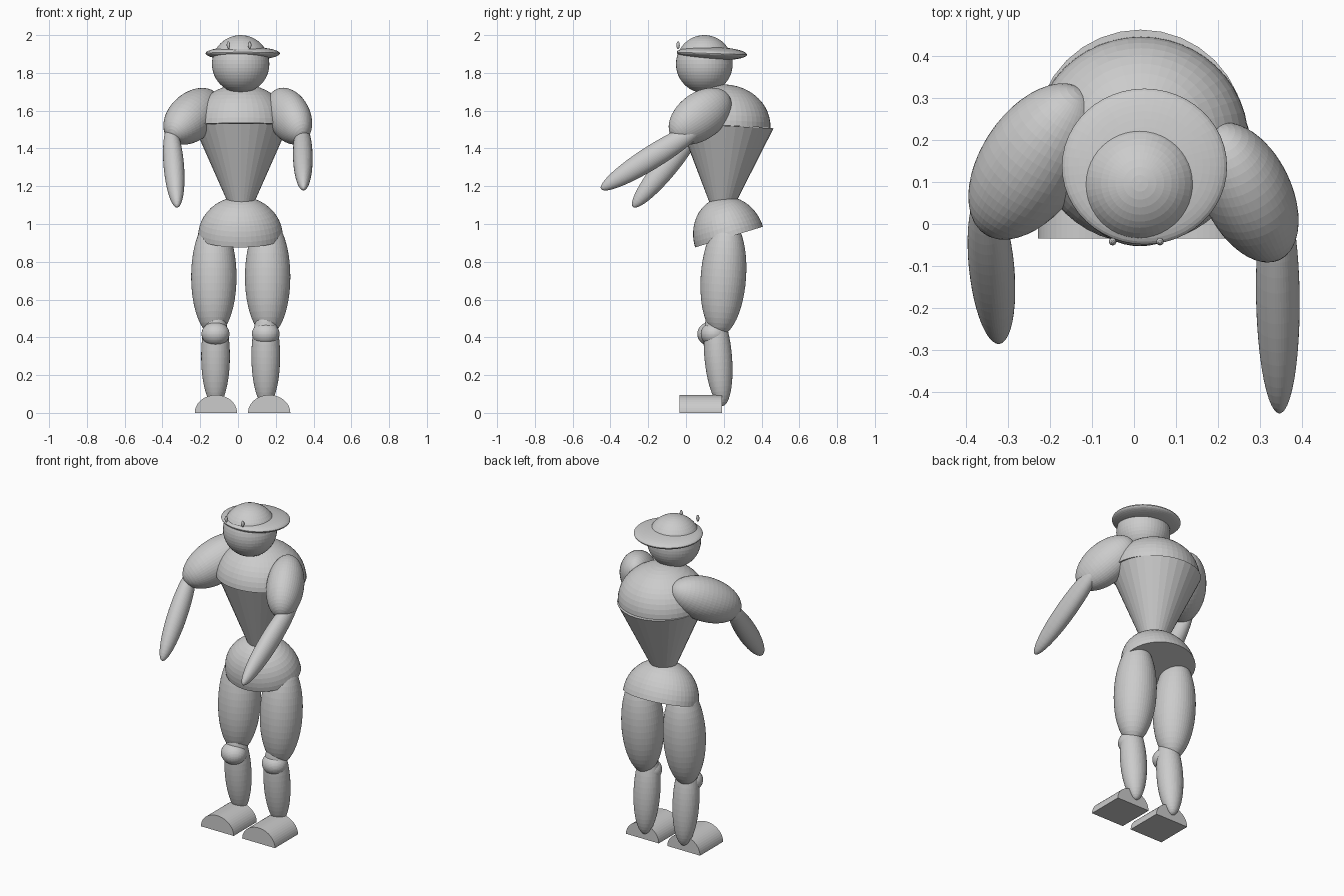
import bpy, bmesh, math
from mathutils import Vector, Matrix

if "Cube" in bpy.data.objects:
    bpy.data.objects.remove(bpy.data.objects["Cube"])


def add_mesh(name, bm, matrix):
    mesh = bpy.data.meshes.new(name)
    bm.transform(matrix)
    bmesh.ops.recalc_face_normals(bm, faces=bm.faces)
    bm.to_mesh(mesh)
    bm.free()
    obj = bpy.data.objects.new(name, mesh)
    bpy.context.collection.objects.link(obj)
    return obj


def ellipsoid(name, loc, radii, tilt=0, half=False, segs=48, rings=24):
    """Ellipsoid (or closed upper half) tilted about x by `tilt` degrees."""
    bm = bmesh.new()
    bmesh.ops.create_uvsphere(bm, u_segments=segs, v_segments=rings, radius=1)
    if half:
        geom = bm.verts[:] + bm.edges[:] + bm.faces[:]
        bmesh.ops.bisect_plane(bm, geom=geom, dist=1e-5, plane_co=(0, 0, 0),
                               plane_no=(0, 0, 1), clear_inner=True)
        bmesh.ops.holes_fill(bm, edges=[e for e in bm.edges if e.is_boundary], sides=0)
    m = (Matrix.Translation(loc) @ Matrix.Rotation(math.radians(tilt), 4, 'X')
         @ Matrix.Diagonal((*radii, 1)))
    return add_mesh(name, bm, m)


def limb(name, loc, direction, radii):
    """Ellipsoid with its long (third) radius along `direction`."""
    bm = bmesh.new()
    bmesh.ops.create_uvsphere(bm, u_segments=48, v_segments=24, radius=1)
    rot = Vector(direction).to_track_quat('Z', 'Y').to_matrix().to_4x4()
    return add_mesh(name, bm, Matrix.Translation(loc) @ rot @ Matrix.Diagonal((*radii, 1)))


def foot(name, x):
    """Half-round block running front to back."""
    n, y0, y1 = 24, -0.035, 0.19
    bm = bmesh.new()
    arc = [(x + 0.112 * math.cos(math.pi * i / n), 0.095 * math.sin(math.pi * i / n))
           for i in range(n + 1)]
    face = bm.faces.new([bm.verts.new((px, y0, pz)) for px, pz in arc])
    ext = bmesh.ops.extrude_face_region(bm, geom=[face], use_keep_orig=True)
    verts = [v for v in ext['geom'] if isinstance(v, bmesh.types.BMVert)]
    bmesh.ops.translate(bm, verts=verts, vec=(0, y1 - y0, 0))
    return add_mesh(name, bm, Matrix.Identity(4))


# Head, hat brim and eyes
ellipsoid("head", (0.014, 0.097, 1.847), (0.152, 0.15, 0.153))
ellipsoid("hat_brim", (0.025, 0.137, 1.903), (0.197, 0.186, 0.036), tilt=-2)
for side, x in (("left", -0.051), ("right", 0.062)):
    ellipsoid("eye_" + side, (x, -0.042, 1.947), (0.009, 0.009, 0.02), segs=16, rings=8)

# Torso: domed chest over a tapering waist
ellipsoid("chest", (0.017, 0.2, 1.522), (0.256, 0.247, 0.217), tilt=-3, half=True)
bm = bmesh.new()
bmesh.ops.create_cone(bm, cap_ends=True, segments=32, radius1=0.015, radius2=0.25, depth=0.53)
add_mesh("waist", bm, Matrix.Translation((0.016, 0.2, 1.255))
         @ Matrix.Rotation(math.radians(-3), 4, 'X'))

# Hips
ellipsoid("hips", (0.013, 0.228, 0.931), (0.225, 0.188, 0.216), tilt=17, half=True)

# Legs: thigh, knee, shin, foot
for side, tx, kx, ky, kr, sx, fx in (
        ("left", -0.128, -0.119, 0.13, 0.074, -0.119, -0.117),
        ("right", 0.157, 0.147, 0.148, 0.073, 0.147, 0.165)):
    ellipsoid("thigh_" + side, (tx, 0.198, 0.72), (0.12, 0.12, 0.31), tilt=-4)
    ellipsoid("knee_" + side, (kx, ky, 0.418), (kr, 0.07, 0.064))
    ellipsoid("shin_" + side, (sx, 0.17, 0.3), (0.076, 0.073, 0.265), tilt=5)
    foot("foot_" + side, fx)

# Arms
limb("upper_arm_left", (-0.24, 0.149, 1.57), (0.5, 0.745, 0.444), (0.124, 0.126, 0.224))
limb("upper_arm_right", (0.27, 0.075, 1.571), (-0.367, 0.75, 0.55), (0.105, 0.125, 0.197))
limb("forearm_left", (-0.34, -0.1, 1.31), (-0.018, 0.18, 0.22), (0.054, 0.06, 0.285))
limb("forearm_right", (0.343, -0.17, 1.36), (-0.004, 0.28, 0.175), (0.052, 0.062, 0.33))
